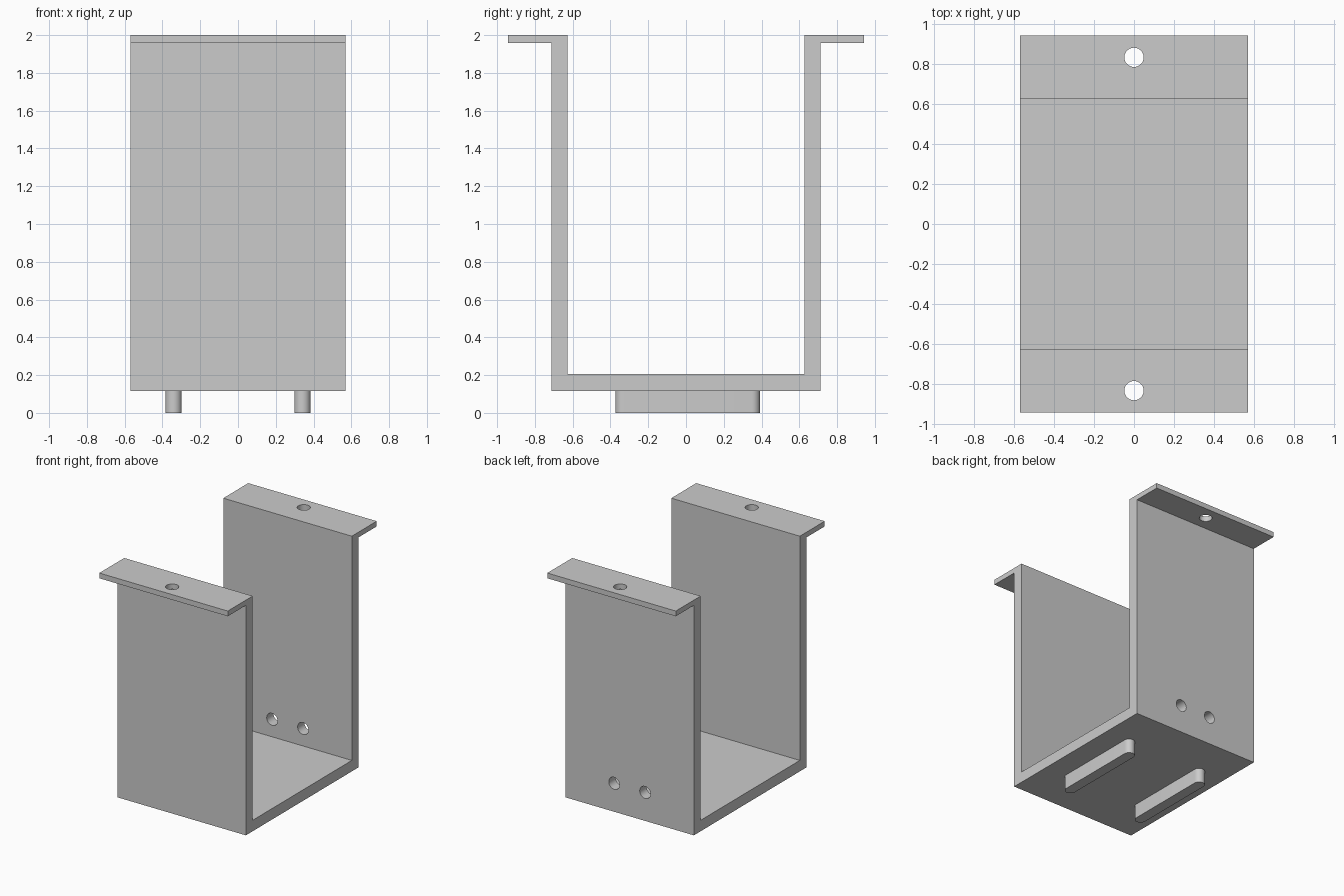
import bpy
import bmesh
import math
from mathutils import Vector

cube = bpy.data.objects.get("Cube")
if cube:
    bpy.data.objects.remove(cube, do_unlink=True)

# Main dimensions
HALF_X = 0.569
WALL_IN, WALL_OUT, FLANGE_OUT = 0.627, 0.713, 0.942
BASE_LOW, BASE_TOP = 0.117, 0.205
FLANGE_LOW, TOP = 1.958, 2.0
HOLE_R = 0.048

grey = bpy.data.materials.new("plain grey")
grey.use_nodes = True
grey.diffuse_color = (0.6, 0.6, 0.6, 1)
grey.node_tree.nodes["Principled BSDF"].inputs["Base Color"].default_value = grey.diffuse_color


def extrude_outline(name, points, direction):
    """Make a solid by sweeping a closed outline along a direction."""
    bm = bmesh.new()
    face = bm.faces.new([bm.verts.new(p) for p in points])
    swept = bmesh.ops.extrude_face_region(bm, geom=[face], use_keep_orig=True)
    verts = [v for v in swept["geom"] if isinstance(v, bmesh.types.BMVert)]
    bmesh.ops.translate(bm, verts=verts, vec=Vector(direction))
    bmesh.ops.recalc_face_normals(bm, faces=bm.faces)
    mesh = bpy.data.meshes.new(name)
    bm.to_mesh(mesh)
    bm.free()
    mesh.materials.append(grey)
    obj = bpy.data.objects.new(name, mesh)
    bpy.context.collection.objects.link(obj)
    return obj


def activate(obj):
    bpy.ops.object.select_all(action="DESELECT")
    obj.select_set(True)
    bpy.context.view_layer.objects.active = obj


def drill(target, location, rotation=(0, 0, 0)):
    """Cut a round hole through the target."""
    bpy.ops.mesh.primitive_cylinder_add(vertices=48, radius=HOLE_R, depth=0.3,
                                        location=location, rotation=rotation)
    cutter = bpy.context.object
    cutter.name = "hole_cutter"
    cutter.hide_render = True
    cutter.data.materials.append(grey)
    activate(target)
    mod = target.modifiers.new("hole", "BOOLEAN")
    mod.operation = "DIFFERENCE"
    mod.solver = "EXACT"
    mod.object = cutter
    bpy.ops.object.modifier_apply(modifier=mod.name)
    bpy.data.objects.remove(cutter, do_unlink=True)


# U-shaped bracket with outward flanges: half profile, mirrored
half = [(WALL_OUT, BASE_LOW), (WALL_OUT, FLANGE_LOW), (FLANGE_OUT, FLANGE_LOW),
        (FLANGE_OUT, TOP), (WALL_IN, TOP), (WALL_IN, BASE_TOP)]
profile = half + [(-y, z) for y, z in reversed(half)]
bracket = extrude_outline("bracket", [(-HALF_X, y, z) for y, z in profile],
                          (2 * HALF_X, 0, 0))

# Mounting hole in each flange
for side in (-1, 1):
    drill(bracket, (0, side * 0.832, TOP))

# Pair of holes through the back wall only
for side in (-1, 1):
    drill(bracket, (side * 0.137, (WALL_IN + WALL_OUT) / 2, 0.345), (math.pi / 2, 0, 0))

# Round-ended rails under the base
RAIL_R, RAIL_FRONT, RAIL_BACK, STEPS = 0.043, -0.374, 0.392, 16
for name, x in (("left_rail", 0.341), ("right_rail", -0.341)):
    outline = []
    for end, start in ((RAIL_BACK - RAIL_R, 0), (RAIL_FRONT + RAIL_R, math.pi)):
        for i in range(STEPS + 1):
            a = start + math.pi * i / STEPS
            outline.append((x + RAIL_R * math.cos(a), end + RAIL_R * math.sin(a), 0))
    rail = extrude_outline(name, outline, (0, 0, BASE_LOW))
    activate(rail)
    bpy.ops.object.shade_smooth_by_angle(angle=math.radians(30))

activate(bracket)
bpy.ops.object.shade_smooth_by_angle(angle=math.radians(30))
